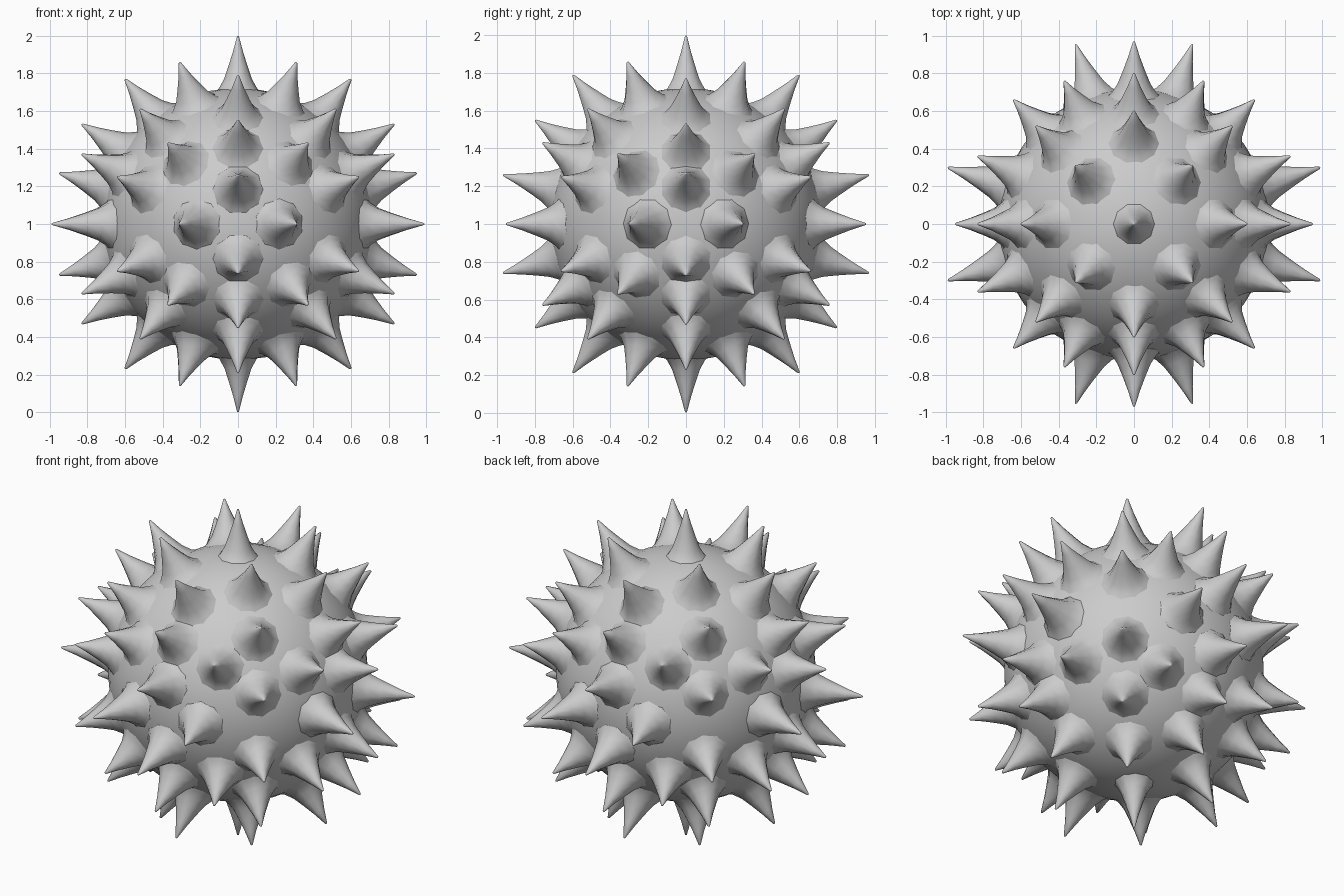
import bpy, bmesh, math
from itertools import product
from mathutils import Vector

cube = bpy.data.objects.get("Cube")
if cube:
    bpy.data.objects.remove(cube, do_unlink=True)

CENTRE = Vector((0, 0, 1))

grey = bpy.data.materials.new("light grey")
grey.use_nodes = True
grey.diffuse_color = (0.6, 0.6, 0.6, 1)
grey.node_tree.nodes["Principled BSDF"].inputs["Base Color"].default_value = grey.diffuse_color


def finish(bm, name):
    """Turn a bmesh into a smooth-shaded grey object."""
    bmesh.ops.recalc_face_normals(bm, faces=bm.faces)
    for face in bm.faces:
        face.smooth = True
    mesh = bpy.data.meshes.new(name)
    bm.to_mesh(mesh)
    bm.free()
    mesh.materials.append(grey)
    obj = bpy.data.objects.new(name, mesh)
    obj.location = CENTRE
    bpy.context.collection.objects.link(obj)
    return obj


def add_spike(bm, tip, width=1.0, sides=10):
    """Lathe one flared spike pointing from the centre to its tip."""
    length = tip.length
    turn = Vector((0, 0, 1)).rotation_difference(tip)
    # radius, distance from the centre as a share of the spike height
    profile = [(0.165, -0.10), (0.118, 0.04), (0.088, 0.20),
               (0.062, 0.42), (0.032, 0.70), (0.006, 0.985)]
    rings = []
    for radius, share in profile:
        height = 0.71 + (length - 0.71) * share
        ring = []
        for i in range(sides):
            a = math.tau * i / sides
            p = Vector((math.cos(a) * radius * width, math.sin(a) * radius * width, height))
            ring.append(bm.verts.new(turn @ p))
        rings.append(ring)
    for low, high in zip(rings, rings[1:]):
        for i in range(sides):
            j = (i + 1) % sides
            bm.faces.new((low[i], low[j], high[j], high[i]))
    point = bm.verts.new(tip)
    for i in range(sides):
        bm.faces.new((rings[-1][i], rings[-1][(i + 1) % sides], point))


# Round body
bm = bmesh.new()
bmesh.ops.create_icosphere(bm, subdivisions=4, radius=0.722)
finish(bm, "body")

# Spike tips in one octant, mirrored across all three planes
tips = [
    (0, 0, 1),
    (0.31, 0.31, 0.86), (0, 0.60, 0.79), (0.60, 0, 0.77),
    (0.52, 0.52, 0.61), (0, 0.80, 0.55), (0.83, 0, 0.53),
    (0.37, 0.76, 0.43), (0.83, 0.36, 0.37), (0.64, 0.66, 0.25),
    (0, 0.97, 0.26), (0.95, 0, 0.27),
    (0.31, 0.955, 0), (0.99, 0.30, 0),
]
mirrored = {tuple(c * s + 0.0 for c, s in zip(tip, signs))
            for tip in tips for signs in product((1, -1), repeat=3)}

bm = bmesh.new()
for tip in sorted(mirrored):
    on_pole = tip[0] == 0 and tip[1] == 0
    add_spike(bm, Vector(tip), 0.85 if on_pole else 1.0)
finish(bm, "spikes")
